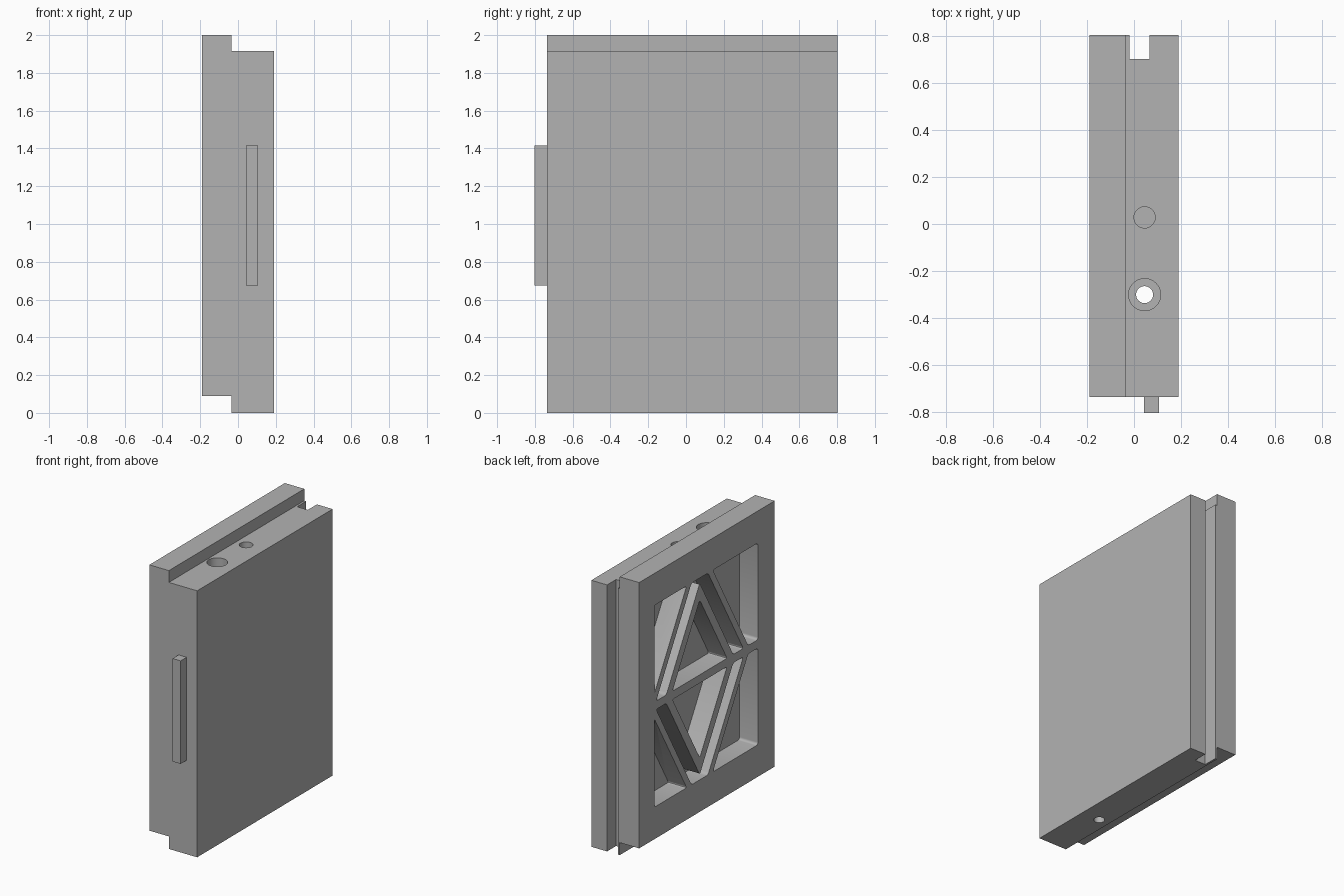
import bpy, bmesh, math
from mathutils import Vector

cube = bpy.data.objects.get("Cube")
if cube:
    bpy.data.objects.remove(cube, do_unlink=True)

grey = bpy.data.materials.new("plain grey")
grey.use_nodes = True
grey.diffuse_color = (0.45, 0.45, 0.45, 1)
grey.node_tree.nodes["Principled BSDF"].inputs["Base Color"].default_value = (0.45, 0.45, 0.45, 1)


def finish(name, bm):
    bmesh.ops.recalc_face_normals(bm, faces=bm.faces)
    mesh = bpy.data.meshes.new(name)
    bm.to_mesh(mesh)
    bm.free()
    mesh.materials.append(grey)
    obj = bpy.data.objects.new(name, mesh)
    bpy.context.collection.objects.link(obj)
    return obj


def prism(name, points, depth, radius=0):
    """Extrude a closed 3D outline by a vector, optionally rounding its corners."""
    bm = bmesh.new()
    face = bm.faces.new([bm.verts.new(p) for p in points])
    geom = bmesh.ops.extrude_face_region(bm, geom=[face])["geom"]
    moved = [g for g in geom if isinstance(g, bmesh.types.BMVert)]
    bmesh.ops.translate(bm, verts=moved, vec=depth)
    if radius:
        along = Vector(depth).normalized()
        corners = [e for e in bm.edges
                   if abs((e.verts[1].co - e.verts[0].co).normalized().dot(along)) > 0.99]
        bmesh.ops.bevel(bm, geom=corners, offset=radius, segments=4, profile=0.5,
                        affect='EDGES', clamp_overlap=True)
    return finish(name, bm)


def box(name, x0, x1, y0, y1, z0, z1):
    return prism(name, [(x0, y0, z0), (x1, y0, z0), (x1, y1, z0), (x0, y1, z0)], (0, 0, z1 - z0))


def drill(name, y, radius, z0, z1):
    ring = [math.tau * i / 40 for i in range(40)]
    return prism(name, [(0.045 + radius * math.cos(a), y + radius * math.sin(a), z0) for a in ring],
                 (0, 0, z1 - z0))


def cut(target, cutter):
    cutter.hide_render = True
    mod = target.modifiers.new("cut", 'BOOLEAN')
    mod.operation = 'DIFFERENCE'
    mod.solver = 'EXACT'
    mod.object = cutter
    bpy.context.view_layer.objects.active = target
    bpy.ops.object.modifier_apply(modifier=mod.name)
    bpy.data.objects.remove(cutter, do_unlink=True)


# Slab with offset lap joints along its top and bottom edges
FRONT, BACK, LAP, SIDE = -0.735, 0.803, -0.035, 0.19
section = [(-SIDE, 0.09), (LAP, 0.09), (LAP, 0), (SIDE, 0),
           (SIDE, 1.915), (LAP, 1.915), (LAP, 2), (-SIDE, 2)]
slab = prism("slab_panel", [(x, FRONT, z) for x, z in section], (0, BACK - FRONT, 0))

# Groove down the back edge
cut(slab, box("groove_cutter", -0.02, 0.065, 0.70, 0.9, -0.1, 2.1))

# Counterbored through hole and a blind dowel hole in the top
cut(slab, drill("through_hole_cutter", -0.30, 0.036, -0.1, 2.1))
cut(slab, drill("counterbore_cutter", -0.30, 0.068, 1.80, 2.1))
cut(slab, drill("dowel_hole_cutter", 0.028, 0.045, 1.75, 2.1))

# Weight-saving pockets between sixty degree ribs, mirrored about the middle rib
MID, RIB, TOP, CENTRE = 1.045, 0.03, 0.725, 0.115
SLOPE = math.sqrt(3)
run = (TOP - RIB) / SLOPE


def rise(u):
    return RIB + u * SLOPE


pockets = [
    [(-0.31, RIB), (0.31, RIB), (0, rise(0.31))],
    [(-0.495, RIB), (run - 0.495, TOP), (0.495 - run, TOP), (0.495, RIB),
     (0.38, RIB), (0, rise(0.38)), (-0.38, RIB)],
    [(-0.55, RIB), (-0.66, RIB), (-0.66, TOP), (run - 0.55, TOP)],
    [(0.515, rise(0.035)), (0.515, TOP), (0.55 - run, TOP)],
]
for outline in pockets:
    for flip in (1, -1):
        points = [(-0.3, CENTRE + u, MID + flip * h) for u, h in outline]
        cut(slab, prism("pocket_cutter", points, (0.255, 0, 0), 0.018))

# Key along the front edge
key = box("front_key", 0.042, 0.106, -0.803, FRONT, 0.675, 1.415)

bpy.ops.object.select_all(action='DESELECT')
for obj in (slab, key):
    obj.select_set(True)
bpy.context.view_layer.objects.active = slab
bpy.ops.object.shade_smooth_by_angle(angle=math.radians(32))
